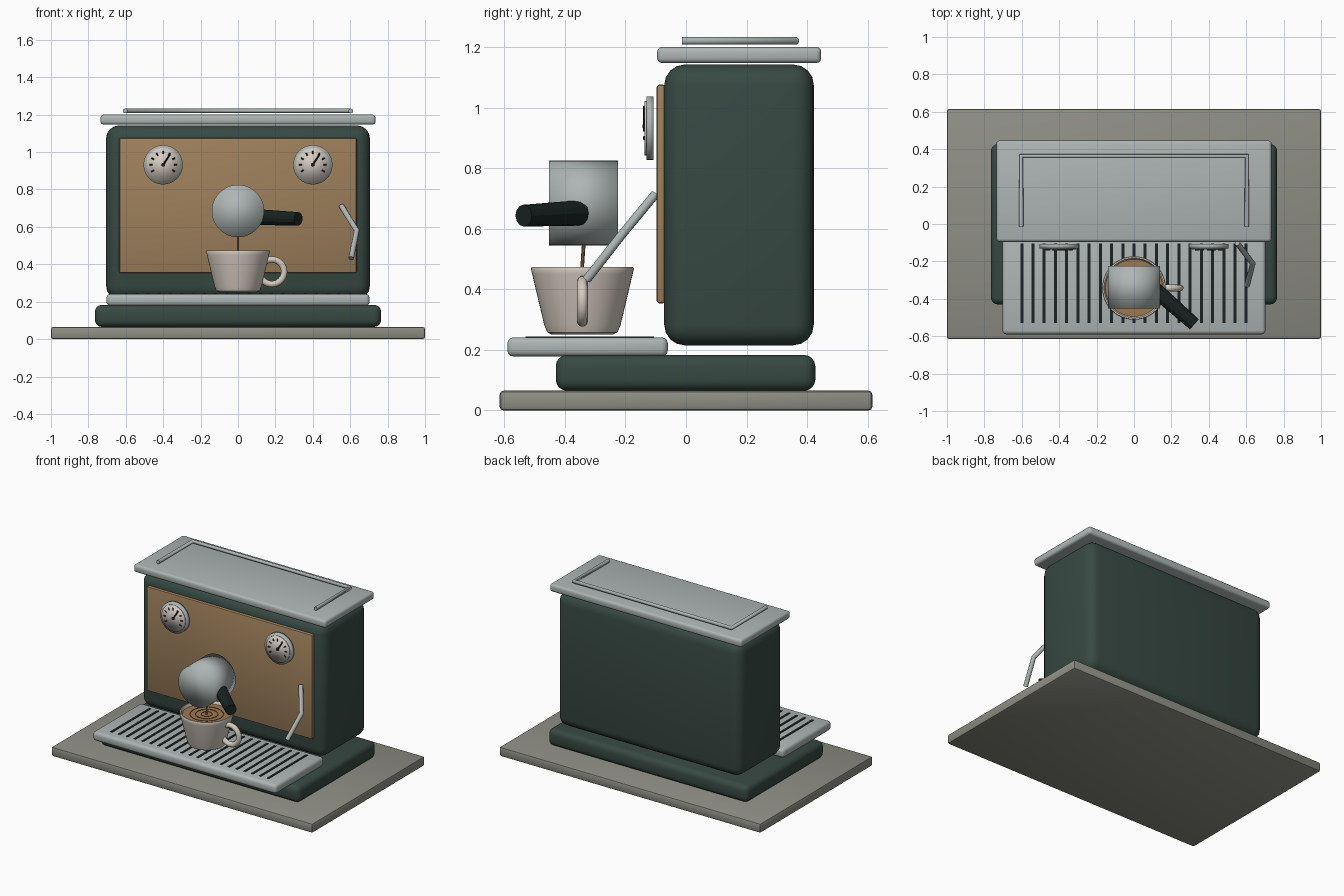
import bpy, bmesh, math
from mathutils import Vector

if "Cube" in bpy.data.objects:
    bpy.data.objects.remove(bpy.data.objects["Cube"])


def material(name, rgb):
    m = bpy.data.materials.new(name)
    m.diffuse_color = (*rgb, 1.0)
    m.use_nodes = True
    m.node_tree.nodes["Principled BSDF"].inputs["Base Color"].default_value = m.diffuse_color
    return m


GREEN = material("dark green enamel", (0.038, 0.066, 0.056))
BRONZE = material("bronze panel", (0.34, 0.215, 0.105))
METAL = material("brushed metal", (0.42, 0.465, 0.455))
STONE = material("stone grey", (0.27, 0.272, 0.235))
CREAM = material("cream ceramic", (0.66, 0.60, 0.53))
BLACK = material("near black", (0.010, 0.017, 0.016))
COFFEE = material("coffee brown", (0.34, 0.19, 0.08))
DARK = material("dark coffee", (0.07, 0.035, 0.015))


def from_bmesh(bm, name, mat, smooth=35):
    me = bpy.data.meshes.new(name)
    bmesh.ops.recalc_face_normals(bm, faces=bm.faces)
    bm.to_mesh(me)
    bm.free()
    ob = bpy.data.objects.new(name, me)
    bpy.context.collection.objects.link(ob)
    me.materials.append(mat)
    if smooth:
        bpy.ops.object.select_all(action='DESELECT')
        ob.select_set(True)
        bpy.context.view_layer.objects.active = ob
        bpy.ops.object.shade_smooth_by_angle(angle=math.radians(smooth))
    return ob


def box(name, x, y, z, mat, bevel=0.0, segments=3):
    """Rounded box from (min, max) ranges."""
    bm = bmesh.new()
    bmesh.ops.create_cube(bm, size=1)
    for v in bm.verts:
        v.co = Vector([(r[0] + r[1]) / 2 + c * (r[1] - r[0]) for c, r in zip(v.co, (x, y, z))])
    if bevel:
        bmesh.ops.bevel(bm, geom=bm.edges[:], offset=bevel, segments=segments,
                        profile=0.5, affect='EDGES')
    return from_bmesh(bm, name, mat, 35 if bevel else 0)


def rod(name, a, b, r1, r2, mat, sides=32, smooth=35):
    """Cylinder or cone from point a to point b."""
    a, b = Vector(a), Vector(b)
    bm = bmesh.new()
    bmesh.ops.create_cone(bm, cap_ends=True, segments=sides, radius1=r1, radius2=r2,
                          depth=(b - a).length)
    rot = (b - a).to_track_quat('Z', 'Y')
    for v in bm.verts:
        v.co = rot @ v.co + (a + b) / 2
    return from_bmesh(bm, name, mat, smooth)


def lathe(name, profile, center, mat, sides=48):
    bm = bmesh.new()
    verts = [bm.verts.new((r, 0, z)) for r, z in profile]
    edges = [bm.edges.new(p) for p in zip(verts, verts[1:])]
    bmesh.ops.spin(bm, geom=verts + edges, cent=(0, 0, 0), axis=(0, 0, 1),
                   angle=math.tau, steps=sides)
    bmesh.ops.remove_doubles(bm, verts=bm.verts, dist=1e-5)
    bmesh.ops.translate(bm, verts=bm.verts, vec=center)
    return from_bmesh(bm, name, mat, 40)


def tube(name, points, radius, mat, cyclic=False):
    cu = bpy.data.curves.new(name, 'CURVE')
    cu.dimensions = '3D'
    cu.bevel_depth = radius
    cu.bevel_resolution = 3
    cu.use_fill_caps = True
    sp = cu.splines.new('POLY')
    sp.points.add(len(points) - 1)
    for p, co in zip(sp.points, points):
        p.co = (*co, 1)
    sp.use_cyclic_u = cyclic
    cu.materials.append(mat)
    ob = bpy.data.objects.new(name, cu)
    bpy.context.collection.objects.link(ob)
    return ob


# Counter slab, machine base, main body, top plate
box("counter_slab", (-1, 1), (-0.615, 0.615), (0, 0.065), STONE, 0.012, 2)
box("machine_base", (-0.765, 0.765), (-0.43, 0.427), (0.065, 0.183), GREEN, 0.037, 4)
box("machine_body", (-0.705, 0.705), (-0.072, 0.422), (0.215, 1.142), GREEN, 0.068, 4)
box("top_plate", (-0.735, 0.735), (-0.095, 0.446), (1.147, 1.2), METAL, 0.016, 3)
box("front_panel", (-0.635, 0.635), (-0.097, -0.068), (0.353, 1.076), BRONZE, 0.01, 2)

# Cup rail on top
tube("top_rail", [(-0.603, -0.013, 1.22), (-0.603, 0.364, 1.22),
                  (0.603, 0.364, 1.22), (0.603, -0.013, 1.22)], 0.013, METAL)

# Drip tray with dark slots
box("drip_tray", (-0.703, 0.703), (-0.59, -0.06), (0.178, 0.241), METAL, 0.02, 3)
for i in range(21):
    x = -0.6 + 0.06 * i
    box("tray_slot", (x - 0.008, x + 0.008), (-0.53, -0.105), (0.238, 0.2445), BLACK)

# Pressure gauges: rim, dial, ticks, needle, hub
GZ = 0.932
for gx in (-0.4, 0.4):
    rod("gauge_rim", (gx, -0.107, GZ), (gx, -0.13, GZ), 0.105, 0.105, METAL, 40, 180)
    rod("gauge_dial", (gx, -0.129, GZ), (gx, -0.137, GZ), 0.09, 0.09, CREAM, 40, 180)

    def on_dial(r, deg):
        t = math.radians(deg)
        return (gx + r * math.cos(t), -0.138, GZ + r * math.sin(t))

    for k in range(9):
        d = -30 + 30 * k
        rod("gauge_tick", on_dial(0.057, d), on_dial(0.073, d), 0.004, 0.004, BLACK, 4, 0)
    rod("gauge_needle", on_dial(0.0, 57), on_dial(0.068, 57), 0.005, 0.004, BLACK, 4, 0)
    rod("gauge_hub", (gx, -0.136, GZ), (gx, -0.142, GZ), 0.011, 0.011, BLACK, 12)

# Brew head with its handle and the pouring stream
rod("brew_head", (0, -0.225, 0.685), (0, -0.453, 0.685), 0.14, 0.14, METAL, 48, 180)
rod("brew_handle", (0.115, -0.353, 0.652), (0.322, -0.536, 0.643), 0.042, 0.036, BLACK, 12, 0)
rod("coffee_stream", (0, -0.345, 0.44), (0, -0.337, 0.56), 0.006, 0.006, COFFEE, 10)

# Steam wand
tube("steam_wand", [(0.553, -0.103, 0.712), (0.635, -0.212, 0.58),
                    (0.605, -0.328, 0.432)], 0.015, METAL)

# Cup: walled bowl, ring handle, coffee with ripples
CUP = (0, -0.342, 0)
lathe("cup", [(0, 0.25), (0.1, 0.25), (0.116, 0.258), (0.126, 0.282), (0.166, 0.45),
              (0.17, 0.468), (0.167, 0.474), (0.16, 0.474), (0.155, 0.465),
              (0.118, 0.29), (0, 0.275)], CUP, CREAM)
ring = [(0.181 + 0.066 * math.cos(t), -0.342, 0.36 + 0.066 * math.sin(t))
        for t in (math.tau * i / 32 for i in range(32))]
tube("cup_handle", ring, 0.018, CREAM, True)
rod("coffee_surface", (0, -0.342, 0.435), (0, -0.342, 0.455), 0.149, 0.153, COFFEE, 48)
for r in (0.035, 0.07, 0.105):
    circle = [(r * math.cos(t), -0.342 + r * math.sin(t), 0.455)
              for t in (math.tau * i / 32 for i in range(32))]
    tube("coffee_ripple", circle, 0.0025, DARK, True)
